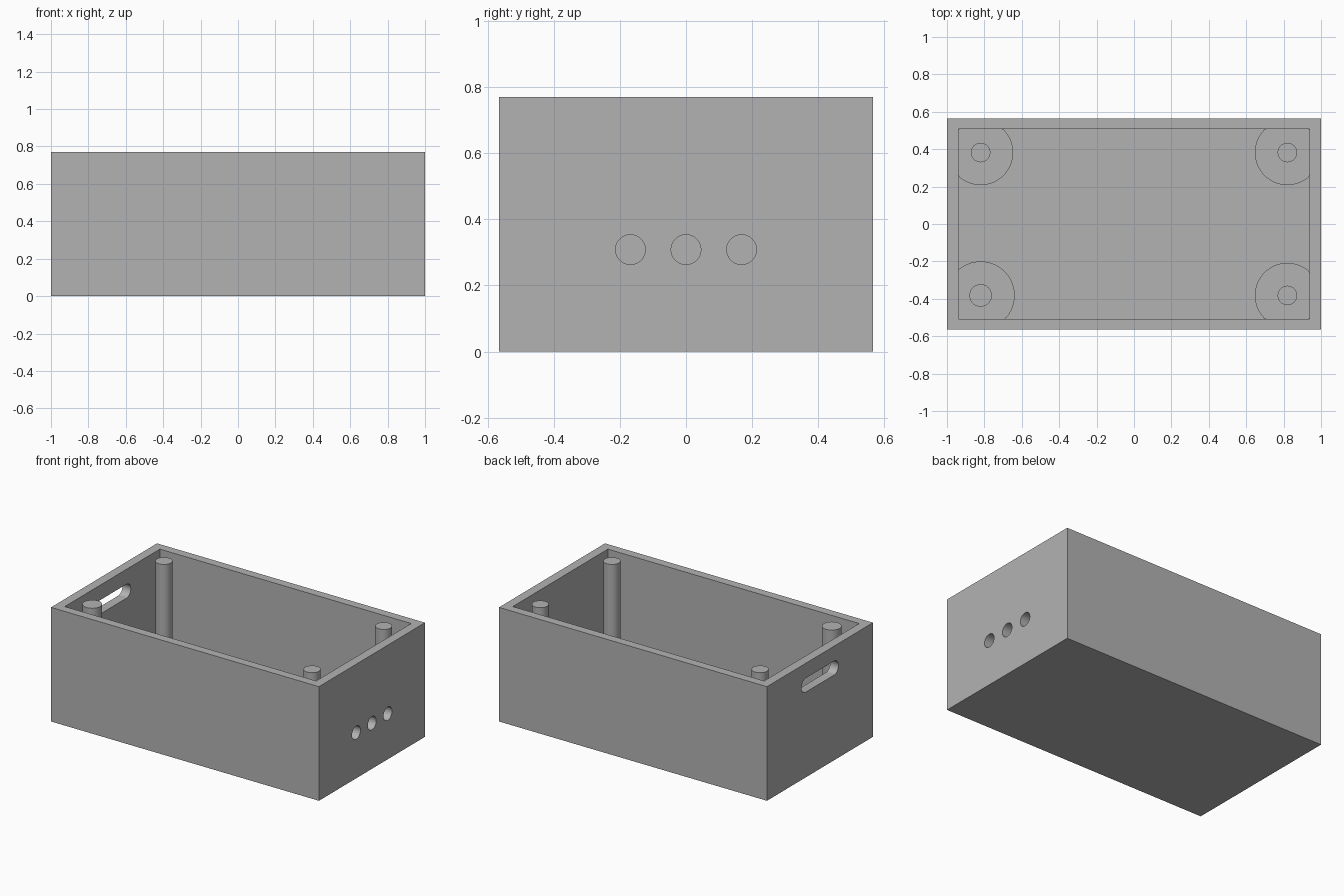
import bpy
import bmesh
from math import pi
from mathutils import Matrix, Vector

if "Cube" in bpy.data.objects:
    bpy.data.objects.remove(bpy.data.objects["Cube"])

HALF_X, HALF_Y, HEIGHT = 1.0, 0.565, 0.77
WALL, FLOOR = 0.062, 0.06
IN_X, IN_Y = HALF_X - WALL, HALF_Y - WALL + 0.004

grey = bpy.data.materials.new("plain grey")
grey.use_nodes = True
grey.diffuse_color = (0.45, 0.45, 0.45, 1)
grey.node_tree.nodes["Principled BSDF"].inputs["Base Color"].default_value = grey.diffuse_color


def make(name, bm):
    mesh = bpy.data.meshes.new(name)
    bmesh.ops.recalc_face_normals(bm, faces=bm.faces)
    bm.to_mesh(mesh)
    bm.free()
    mesh.materials.append(grey)
    obj = bpy.data.objects.new(name, mesh)
    bpy.context.collection.objects.link(obj)
    return obj


def block(name, low, high):
    low, high = Vector(low), Vector(high)
    bm = bmesh.new()
    bmesh.ops.create_cube(bm, size=1, matrix=Matrix.Translation((low + high) / 2)
                          @ Matrix.Diagonal((*(high - low), 1)))
    return make(name, bm)


def cylinder_mesh(centre, radius, depth, turn=Matrix.Identity(4), sides=64):
    bm = bmesh.new()
    bmesh.ops.create_cone(bm, cap_ends=True, segments=sides, radius1=radius, radius2=radius,
                          depth=depth, matrix=Matrix.Translation(centre) @ turn)
    return bm


def smooth(obj):
    bpy.ops.object.select_all(action='DESELECT')
    obj.select_set(True)
    bpy.context.view_layer.objects.active = obj
    bpy.ops.object.shade_smooth_by_angle()


def cut(obj, cutter):
    mod = obj.modifiers.new("cut", 'BOOLEAN')
    mod.operation, mod.solver, mod.object = 'DIFFERENCE', 'EXACT', cutter
    bpy.context.view_layer.objects.active = obj
    bpy.ops.object.modifier_apply(modifier=mod.name)
    bpy.data.objects.remove(cutter)


# Open box: solid block, then the cavity
box = block("open_box", (-HALF_X, -HALF_Y, 0), (HALF_X, HALF_Y, HEIGHT))
cut(box, block("cavity_cutter", (-IN_X, -IN_Y, FLOOR), (IN_X, IN_Y, HEIGHT + 0.2)))

# Three round cable holes in one end wall
sideways = Matrix.Rotation(pi / 2, 4, 'Y')
for y in (-0.168, 0, 0.168):
    cut(box, make("hole_cutter", cylinder_mesh((HALF_X, y, 0.308), 0.045, 0.3, sideways)))

# Rounded slot in the other end wall: a cylinder stretched into a stadium
bm = cylinder_mesh((-HALF_X, 0, 0.622), 0.047, 0.3, sideways)
for v in bm.verts:
    if abs(v.co.y) > 0.001:
        v.co.y += 0.15 if v.co.y > 0 else -0.15
cut(box, make("slot_cutter", bm))
smooth(box)

# Corner posts, each on a wide foot that is trimmed by the walls
for side, sx in (("right", -1), ("left", 1)):
    for end, sy in (("front", -1), ("back", 1)):
        radius = 0.06 if (sx, sy) == (-1, -1) else 0.052
        x, y = sx * 0.82, sy * 0.382
        post = make(f"{end}_{side}_post",
                    cylinder_mesh((x, y, (FLOOR + HEIGHT) / 2), radius, HEIGHT - FLOOR))
        smooth(post)
        bm = cylinder_mesh((x, y, FLOOR + 0.03), radius + 0.122, 0.06, sides=96)
        for v in bm.verts:
            v.co.x = max(-IN_X, min(IN_X, v.co.x))
            v.co.y = max(-IN_Y, min(IN_Y, v.co.y))
        bmesh.ops.remove_doubles(bm, verts=bm.verts, dist=0.0005)
        smooth(make(f"{end}_{side}_foot", bm))
